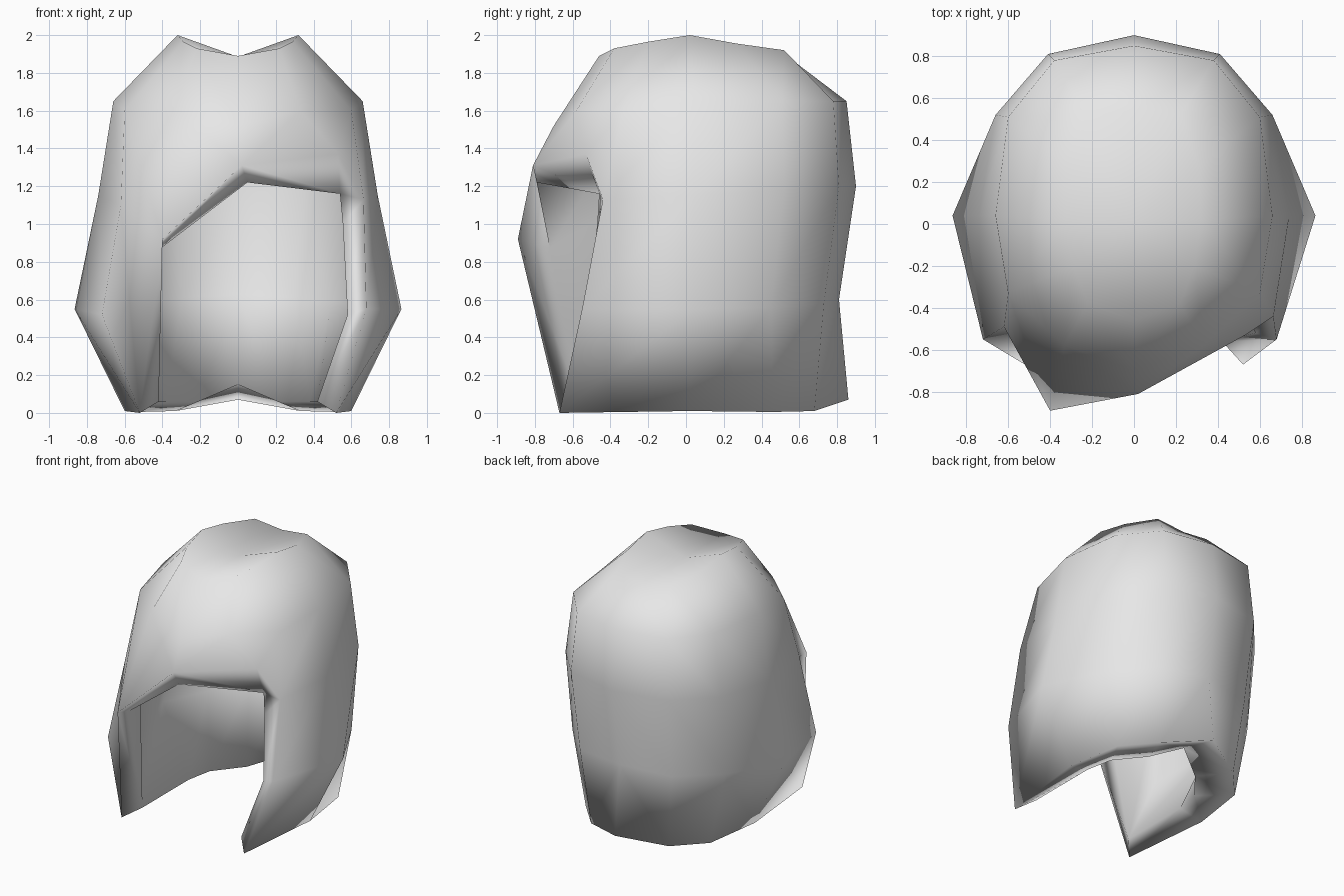
import bpy, bmesh

old = bpy.data.objects.get("Cube")
if old:
    bpy.data.objects.remove(old, do_unlink=True)

mat = bpy.data.materials.new("light_grey")
mat.use_nodes = True
grey = (0.8, 0.8, 0.8, 1)
mat.diffuse_color = grey
mat.node_tree.nodes["Principled BSDF"].inputs["Base Color"].default_value = grey

# Outer half rings from back centre round the +x side to the front
crown = [(0, .54, 1.885), (.22, .52, 1.92), (.31, .27, 1.955), (.32, .02, 2.0),
         (.29, -.20, 1.965), (.22, -.38, 1.93), (0, -.46, 1.89)]
brow = [(0, .85, 1.65), (.38, .78, 1.65), (.60, .51, 1.65), (.66, .04, 1.65),
        (.60, -.33, 1.6), (.33, -.58, 1.6), (0, -.70, 1.52)]
temple = [(0, .90, 1.2), (.41, .81, 1.2), (.66, .52, 1.18), (.74, .04, 1.15),
          (.665, -.44, 1.13), (.53, -.53, 1.37), (.02, -.81, 1.31)]
cheek = [(0, .81, .6), (.39, .73, .58), (.65, .45, .56), (.865, .04, .55),
         (.68, -.55, .55)]
hem = [(0, .86, .07), (.33, .68, .01), (.53, .46, .005), (.60, .02, .01),
       (.52, -.67, 0)]


def shrink(half, s):
    """Inner copy of a half ring, pulled towards the middle of the head."""
    return [(x * s, y * s, 1 + (z - 1) * .93) for x, y, z in half]


# Inner half rings: the lining closes in towards the hem
in_temple = shrink(temple[:4], .86) + [(.555, -.47, 1.0), (.54, -.46, 1.16),
                                       (.05, -.79, 1.22)]
in_cheek = shrink(cheek[:4], .76) + [(.58, -.52, .52)]
in_hem = [(0, .54, .15), (.21, .41, .06), (.38, .20, .06), (.42, 0, .06),
          (.42, -.56, .06)]

# The fringe sweeps forward and down on the -x side
outer_lock = {2: {4: (-.62, -.49, 1.1), 5: (-.40, -.89, .92)},
              3: {4: (-.72, -.55, .52)}}
inner_lock = {2: {4: (-.54, -.42, 1.05), 5: (-.41, -.72, .87)},
              3: {4: (-.55, -.42, .5)}}


def ring(bm, half, swaps):
    """Full ring: +x side, then the mirrored side with any swapped points."""
    left = [bm.verts.new(p) for p in half]
    right = [left[i] if i in (0, 6) else bm.verts.new(swaps.get(i, (-x, y, z)))
             for i, (x, y, z) in enumerate(half)]
    return left, right


def shell(bm, halves, lock, mid_z):
    """Walls and parted crown; returns the open border from fringe to hem."""
    rings = [ring(bm, h, lock.get(i, {})) for i, h in enumerate(halves)]
    # The right side's last lower panel is replaced by the lock below
    for row, (upper, lower) in enumerate(zip(rings, rings[1:])):
        for a, b in zip(upper, lower):
            for i in range(min(len(a), len(b)) - 1):
                bm.faces.new((a[i], b[i], b[i + 1], a[i + 1]))
    mid = bm.verts.new((0, .02, mid_z))
    for side in rings[0]:
        for a, b in zip(side, side[1:]):
            bm.faces.new((mid, a, b))
    # Long pointed front lock on the -x side
    (tl, tr), (cl, cr), (hl, hr) = rings[2:]
    bm.faces.new((tr[4], cr[4], hr[4]))
    bm.faces.new((tr[4], hr[4], tr[5]))
    return [tl[6], tl[5], tl[4], cl[4]] + hl[::-1], [tr[6], tr[5]] + hr[::-1]


bm = bmesh.new()
outer = shell(bm, [crown, brow, temple, cheek, hem], outer_lock, 1.885)
inner = shell(bm, [shrink(crown, .88), shrink(brow, .88), in_temple, in_cheek, in_hem],
              inner_lock, 1.8)

# Rim joining the outside to the lining
for o, n in zip(outer, inner):
    for i in range(len(o) - 1):
        bm.faces.new((o[i], o[i + 1], n[i + 1], n[i]))
bmesh.ops.recalc_face_normals(bm, faces=bm.faces)

mesh = bpy.data.meshes.new("hair_shell")
bm.to_mesh(mesh)
bm.free()
mesh.materials.append(mat)
hair = bpy.data.objects.new("hair_shell", mesh)
bpy.context.collection.objects.link(hair)
bpy.context.view_layer.objects.active = hair
hair.select_set(True)
bpy.ops.object.shade_smooth()
